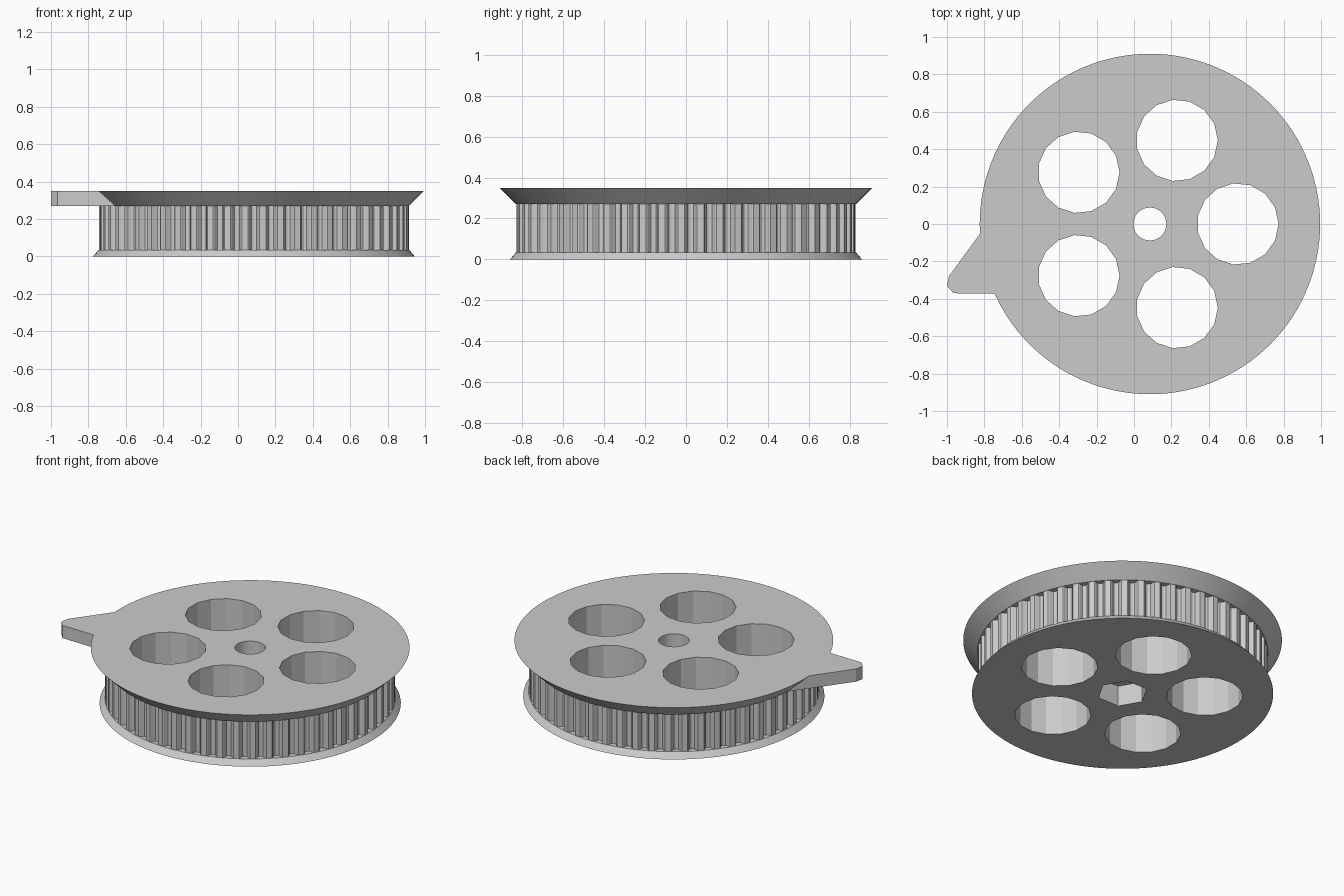
import bpy, bmesh, math

if "Cube" in bpy.data.objects:
    bpy.data.objects.remove(bpy.data.objects["Cube"], do_unlink=True)

CX = 0.085          # wheel axis
TEETH = 55
TIP = 0.828

grey = bpy.data.materials.new("plain grey")
grey.diffuse_color = (0.6, 0.6, 0.6, 1)
grey.use_nodes = True
grey.node_tree.nodes["Principled BSDF"].inputs["Base Color"].default_value = (0.6, 0.6, 0.6, 1)


def loft(name, low, high, z0, z1):
    """Closed solid between two outlines with the same number of points."""
    bm = bmesh.new()
    a = [bm.verts.new((x, y, z0)) for x, y in low]
    b = [bm.verts.new((x, y, z1)) for x, y in high]
    n = len(a)
    bm.faces.new(a[::-1])
    bm.faces.new(b)
    for i in range(n):
        j = (i + 1) % n
        bm.faces.new((a[i], a[j], b[j], b[i]))
    bmesh.ops.recalc_face_normals(bm, faces=bm.faces)
    mesh = bpy.data.meshes.new(name)
    bm.to_mesh(mesh)
    bm.free()
    mesh.materials.append(grey)
    ob = bpy.data.objects.new(name, mesh)
    bpy.context.collection.objects.link(ob)
    return ob


def ring(r, n, x=CX, y=0.0):
    return [(x + r * math.cos(math.tau * i / n), y + r * math.sin(math.tau * i / n))
            for i in range(n)]


def combine(target, other, operation):
    mod = target.modifiers.new(operation.lower(), 'BOOLEAN')
    mod.operation = operation
    mod.solver = 'EXACT'
    mod.object = other
    bpy.context.view_layer.objects.active = target
    bpy.ops.object.modifier_apply(modifier=mod.name)
    bpy.data.objects.remove(other, do_unlink=True)


# Toothed drum: rounded grooves given as (half width, depth)
half = [(0.031, 0.0), (0.026, 0.004), (0.022, 0.016), (0.014, 0.029)]
groove = [(-w, d) for w, d in half] + [(0, 0.033)] + half[::-1]
outline = []
for t in range(TEETH):
    for w, d in groove:
        a = math.tau * t / TEETH - math.pi / 2 + w / TIP
        r = TIP - d
        outline.append((CX + r * math.cos(a), r * math.sin(a)))
wheel = loft("pulley_wheel", outline, outline, 0.02, 0.30)

# Sloped flanges
combine(wheel, loft("bottom_flange", ring(0.86, 120), ring(0.83, 120), 0, 0.035), 'UNION')
combine(wheel, loft("top_flange", ring(0.83, 120), ring(0.91, 120), 0.27, 0.35), 'UNION')

# Pointer tab on the rim
tab = [(-0.68, 0.145), (-0.99, -0.28), (-1.0, -0.33), (-0.965, -0.37), (-0.6, -0.375)]
combine(wheel, loft("pointer_tab", tab, tab, 0.27, 0.35), 'UNION')

# Five lightening holes
for k in range(5):
    a = math.tau * k / 5
    hole = ring(0.218, 15, CX + 0.47 * math.cos(a), 0.47 * math.sin(a))
    combine(wheel, loft("round_hole", hole, hole, -0.1, 0.5), 'DIFFERENCE')

# Centre bore and hexagonal nut pocket underneath
bore, nut = ring(0.088, 32), ring(0.145, 6)
combine(wheel, loft("bore", bore, bore, -0.1, 0.5), 'DIFFERENCE')
combine(wheel, loft("nut_pocket", nut, nut, -0.1, 0.13), 'DIFFERENCE')

# Smooth rims, crisp edges
bpy.ops.object.select_all(action='DESELECT')
wheel.select_set(True)
bpy.context.view_layer.objects.active = wheel
bpy.ops.object.shade_smooth_by_angle(angle=math.radians(15))
